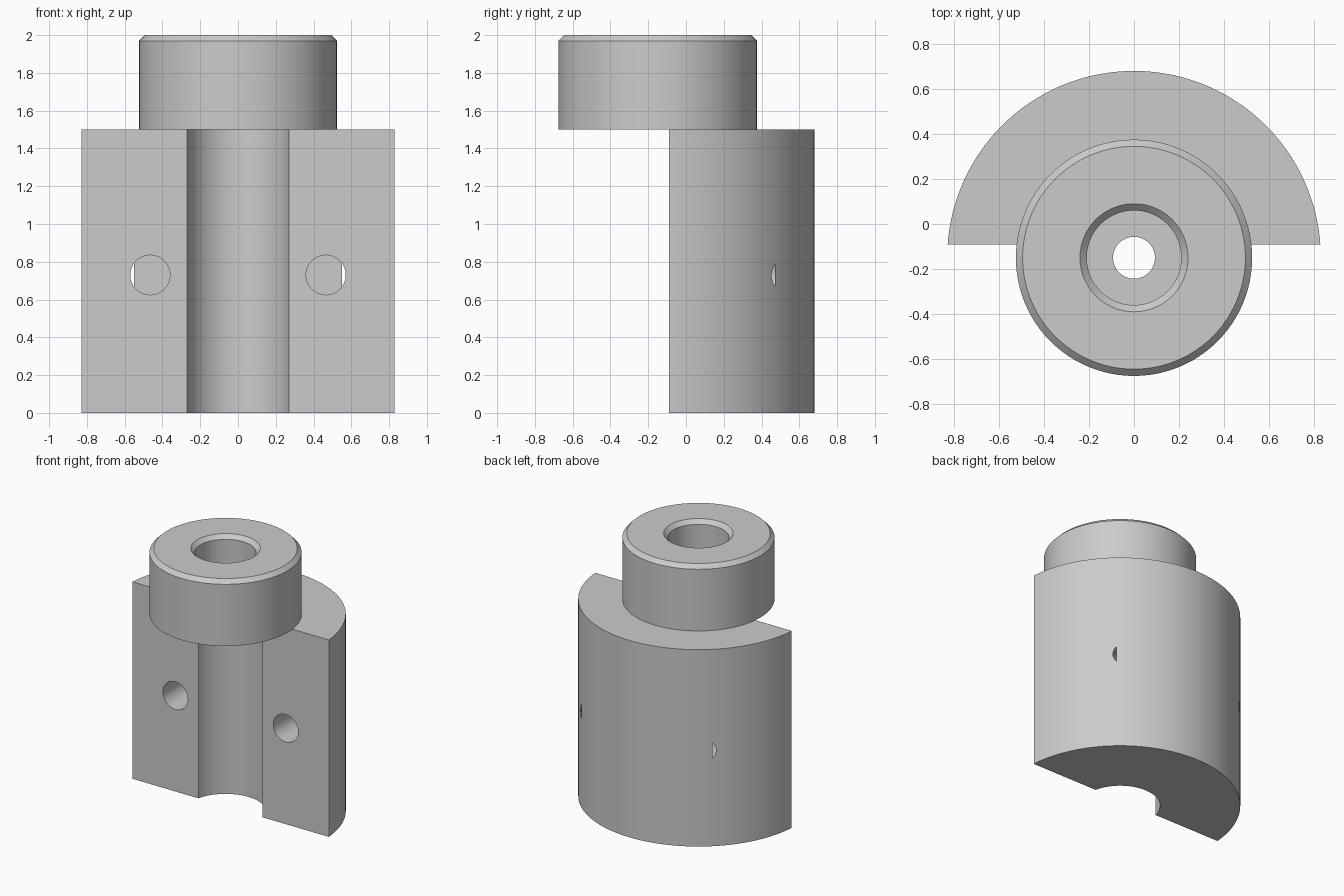
import bpy
import math

AXIS_Y = -0.15   # shared vertical axis of the block and the cap
FACE_Y = -0.09   # flat front face of the block
BLOCK_H = 1.5

if "Cube" in bpy.data.objects:
    bpy.data.objects.remove(bpy.data.objects["Cube"])

grey = bpy.data.materials.new("plain grey")
grey.use_nodes = True
colour = (0.6, 0.6, 0.6, 1)
grey.diffuse_color = colour
grey.node_tree.nodes["Principled BSDF"].inputs["Base Color"].default_value = colour


def make_object(name, verts, faces):
    mesh = bpy.data.meshes.new(name)
    mesh.from_pydata(verts, [], faces)
    mesh.materials.append(grey)
    obj = bpy.data.objects.new(name, mesh)
    bpy.context.collection.objects.link(obj)
    return obj


def smooth(obj):
    bpy.ops.object.select_all(action='DESELECT')
    obj.select_set(True)
    bpy.context.view_layer.objects.active = obj
    bpy.ops.object.shade_smooth_by_angle(angle=math.radians(30))


def arc(radius, steps):
    """Arc behind the front face, from its right end to its left end."""
    start = math.asin((FACE_Y - AXIS_Y) / radius)
    sweep = math.pi - 2 * start
    angles = [start + sweep * i / steps for i in range(steps + 1)]
    return [(radius * math.cos(a), AXIS_Y + radius * math.sin(a)) for a in angles]


def lathe(name, profile, steps=96):
    """Revolve a closed (radius, height) profile about the shared axis."""
    n = len(profile)
    verts, faces = [], []
    for i in range(steps):
        a = math.tau * i / steps
        verts += [(r * math.cos(a), AXIS_Y + r * math.sin(a), z) for r, z in profile]
        j = (i + 1) % steps
        for k in range(n):
            m = (k + 1) % n
            faces.append((i * n + k, j * n + k, j * n + m, i * n + m))
    return make_object(name, verts, faces)


# Half-round block with a round channel down its flat front
outline = arc(0.83, 96) + arc(0.277, 64)[::-1]
n = len(outline)
verts = [(x, y, z) for z in (0, BLOCK_H) for x, y in outline]
faces = [tuple(reversed(range(n))), tuple(range(n, 2 * n))]
faces += [(i, (i + 1) % n, n + (i + 1) % n, n + i) for i in range(n)]
block = make_object("half_round_block", verts, faces)

# Flat-bottomed bolt holes that just break through the curved back
HOLE_END = 0.47
for side, x in (("right", -0.465), ("left", 0.465)):
    bpy.ops.mesh.primitive_cylinder_add(
        vertices=48, radius=0.105, depth=HOLE_END + 0.3,
        location=(x, (HOLE_END - 0.3) / 2, 0.73), rotation=(math.pi / 2, 0, 0))
    cutter = bpy.context.object
    cutter.name = side + "_hole_cutter"
    cutter.data.materials.append(grey)
    cut = block.modifiers.new(side + "_hole", 'BOOLEAN')
    cut.operation = 'DIFFERENCE'
    cut.solver = 'EXACT'
    cut.object = cutter
    bpy.context.view_layer.objects.active = block
    bpy.ops.object.modifier_apply(modifier=cut.name)
    bpy.data.objects.remove(cutter)
smooth(block)

# Chamfered cap with a deep counterbore and a small through hole
cap = lathe("counterbored_cap", [
    (0.093, 1.5), (0.525, 1.5), (0.525, 1.97), (0.495, 2.0),
    (0.24, 2.0), (0.21, 1.97), (0.21, 1.6), (0.093, 1.6)])
smooth(cap)
